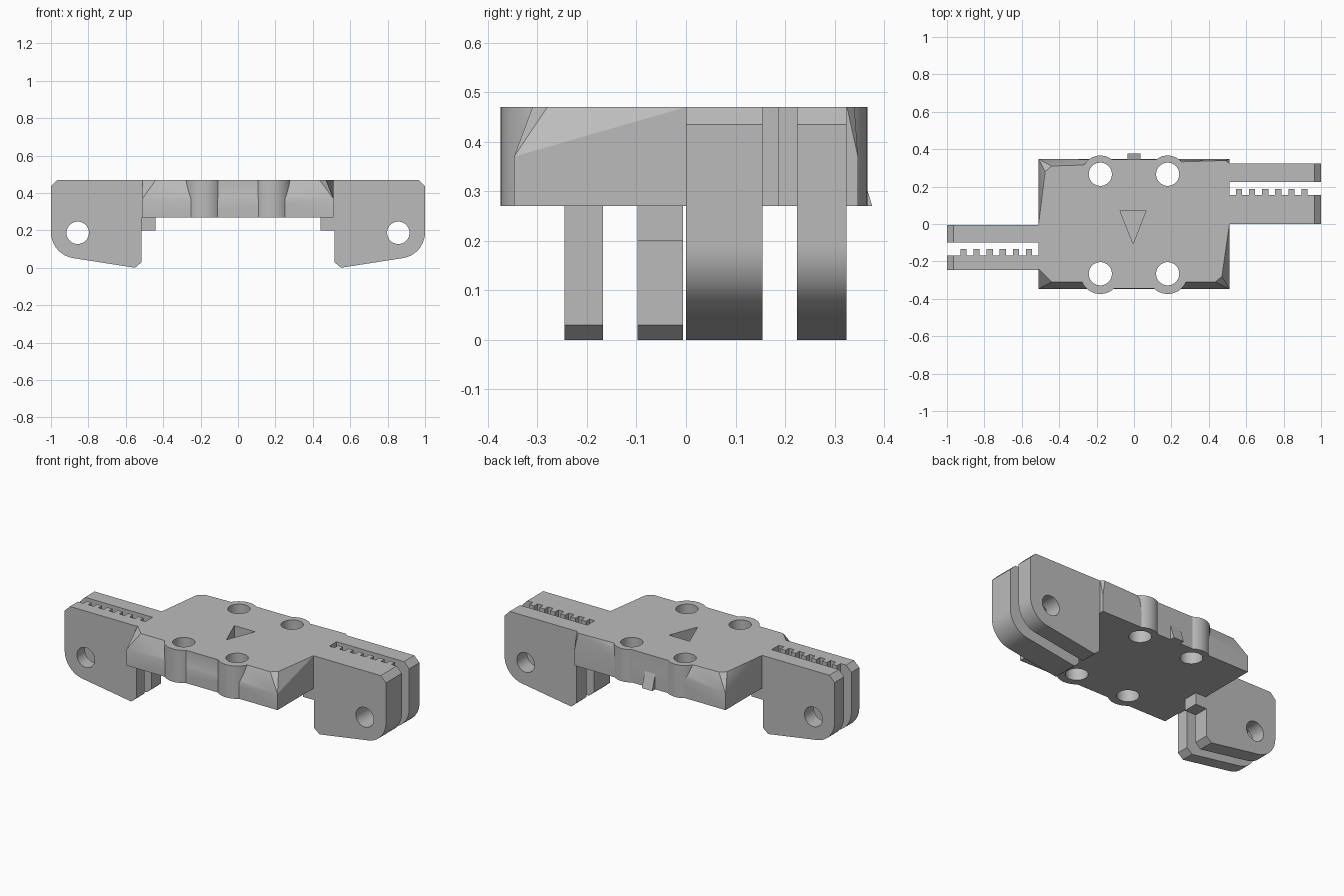
import bpy, bmesh, math
from mathutils import Vector

if "Cube" in bpy.data.objects:
    bpy.data.objects.remove(bpy.data.objects["Cube"], do_unlink=True)

grey = bpy.data.materials.new("plain grey")
grey.use_nodes = True
grey.diffuse_color = (0.5, 0.5, 0.5, 1)
grey.node_tree.nodes["Principled BSDF"].inputs["Base Color"].default_value = (0.5, 0.5, 0.5, 1)

BASE, TOP = 0.27, 0.47


def finish(name, bm):
    bmesh.ops.recalc_face_normals(bm, faces=bm.faces)
    mesh = bpy.data.meshes.new(name)
    bm.to_mesh(mesh)
    bm.free()
    mesh.materials.append(grey)
    ob = bpy.data.objects.new(name, mesh)
    bpy.context.collection.objects.link(ob)
    return ob


def prism(name, points, offset):
    """Extrude a closed outline of 3D points along an offset."""
    bm = bmesh.new()
    face = bm.faces.new([bm.verts.new(p) for p in points])
    made = bmesh.ops.extrude_face_region(bm, geom=[face])["geom"]
    bmesh.ops.translate(bm, verts=[v for v in made if isinstance(v, bmesh.types.BMVert)],
                        vec=Vector(offset))
    return finish(name, bm)


def box(name, x0, x1, y0, y1, z0, z1):
    return prism(name, [(x0, y0, z0), (x1, y0, z0), (x1, y1, z0), (x0, y1, z0)], (0, 0, z1 - z0))


def circle(r, n=48):
    return [(r * math.cos(math.tau * i / n), r * math.sin(math.tau * i / n)) for i in range(n)]


def post(name, x, y, r, z0, z1):
    return prism(name, [(x + a, y + b, z0) for a, b in circle(r)], (0, 0, z1 - z0))


def combine(ob, other, operation):
    """Apply a boolean and discard the second object."""
    other.hide_render = True
    mod = ob.modifiers.new("bool", "BOOLEAN")
    mod.object, mod.operation, mod.solver = other, operation, "EXACT"
    bpy.context.view_layer.objects.active = ob
    bpy.ops.object.modifier_apply(modifier=mod.name)
    bpy.data.objects.remove(other, do_unlink=True)


def smooth(ob):
    bpy.ops.object.select_all(action="DESELECT")
    ob.select_set(True)
    bpy.context.view_layer.objects.active = ob
    bpy.ops.object.shade_smooth_by_angle(angle=math.radians(25))


# Central block: hull with sloped sides and clipped corners
corners = [(sx * 0.51, sy * 0.347, z) for sx in (-1, 1) for sy in (-1, 1) for z in (BASE, 0.37)]
rim = [(-0.51, 0), (-0.475, 0.28), (-0.44, 0.31), (0.49, 0.34), (0.51, 0.325),
       (0.51, 0), (0.47, -0.28), (0.435, -0.31), (-0.44, -0.31), (-0.49, -0.255), (-0.51, -0.24)]
bm = bmesh.new()
for p in corners + [(x, y, TOP) for x, y in rim]:
    bm.verts.new(p)
hull = bmesh.ops.convex_hull(bm, input=bm.verts)
bmesh.ops.delete(bm, geom=[v for v in hull["geom_interior"] if isinstance(v, bmesh.types.BMVert)],
                 context="VERTS")
body = finish("central_block", bm)

# Upright walls between the round bosses, then the bosses and their bolt holes
combine(body, box("boss_web", -0.18, 0.18, -0.346, 0.346, BASE, TOP), "UNION")
spots = [(sx * 0.18, sy * 0.266, 0.108 if sy < 0 else 0.1) for sx in (-1, 1) for sy in (-1, 1)]
for x, y, r in spots:
    combine(body, post("boss", x, y, r, BASE, TOP), "UNION")
for x, y, r in spots:
    combine(body, post("bolt_hole", x, y, 0.062, BASE - 0.1, TOP + 0.1), "DIFFERENCE")

# Arrow-shaped pocket in the top
arrow = [(-0.075, 0.072), (0.065, 0.072), (-0.005, -0.105)]
combine(body, prism("arrow_pocket", [(x, y, TOP - 0.08) for x, y in arrow], (0, 0, 0.2)),
        "DIFFERENCE")
smooth(body)

# Small wedge on the back
prism("back_wedge", [(-0.035, 0.33, BASE), (-0.035, 0.376, BASE), (-0.035, 0.345, 0.37),
                     (-0.035, 0.33, 0.37)], (0.07, 0, 0))

# Side profile of a clamp plate, with a rounded lower outer corner
profile = [(0.51, TOP), (0.965, TOP), (1, 0.435)]
for i in range(13):
    a = math.radians(-82 * i / 12)
    profile.append((0.86 + 0.14 * math.cos(a), 0.19 + 0.14 * math.sin(a)))
profile += [(0.55, 0), (0.515, 0.03), (0.515, BASE), (0.51, BASE)]


def clamp_plate(name, side, y0, y1):
    ob = prism(name, [(side * x, y0, z) for x, z in profile], (0, y1 - y0, 0))
    hole = prism("pin_hole", [(side * 0.857 + a, y0 - 0.1, 0.187 + b) for a, b in circle(0.06)],
                 (0, y1 - y0 + 0.2, 0))
    combine(ob, hole, "DIFFERENCE")
    smooth(ob)


def clamp(label, side, front, slot_front, slot_back, back, step):
    clamp_plate(label + "_front_plate", side, front, slot_front)
    clamp_plate(label + "_back_plate", side, slot_back, back)
    # Belt teeth on the front wall of the slot
    for i in range(6):
        x = 0.545 + 0.07 * i
        x0, x1 = sorted((side * x, side * (x + 0.033)))
        box(f"{label}_tooth_{i + 1}", x0, x1, slot_front, slot_front + 0.034, BASE, TOP)
    # Stop block under the central block
    x0, x1 = sorted((side * 0.44, side * 0.516))
    box(label + "_stop_block", x0, x1, step[0], step[1], 0.2, BASE)


clamp("left_clamp", 1, 0, 0.154, 0.224, 0.324, (0, 0.154))
clamp("right_clamp", -1, -0.245, -0.168, -0.098, -0.006, (-0.098, -0.006))
